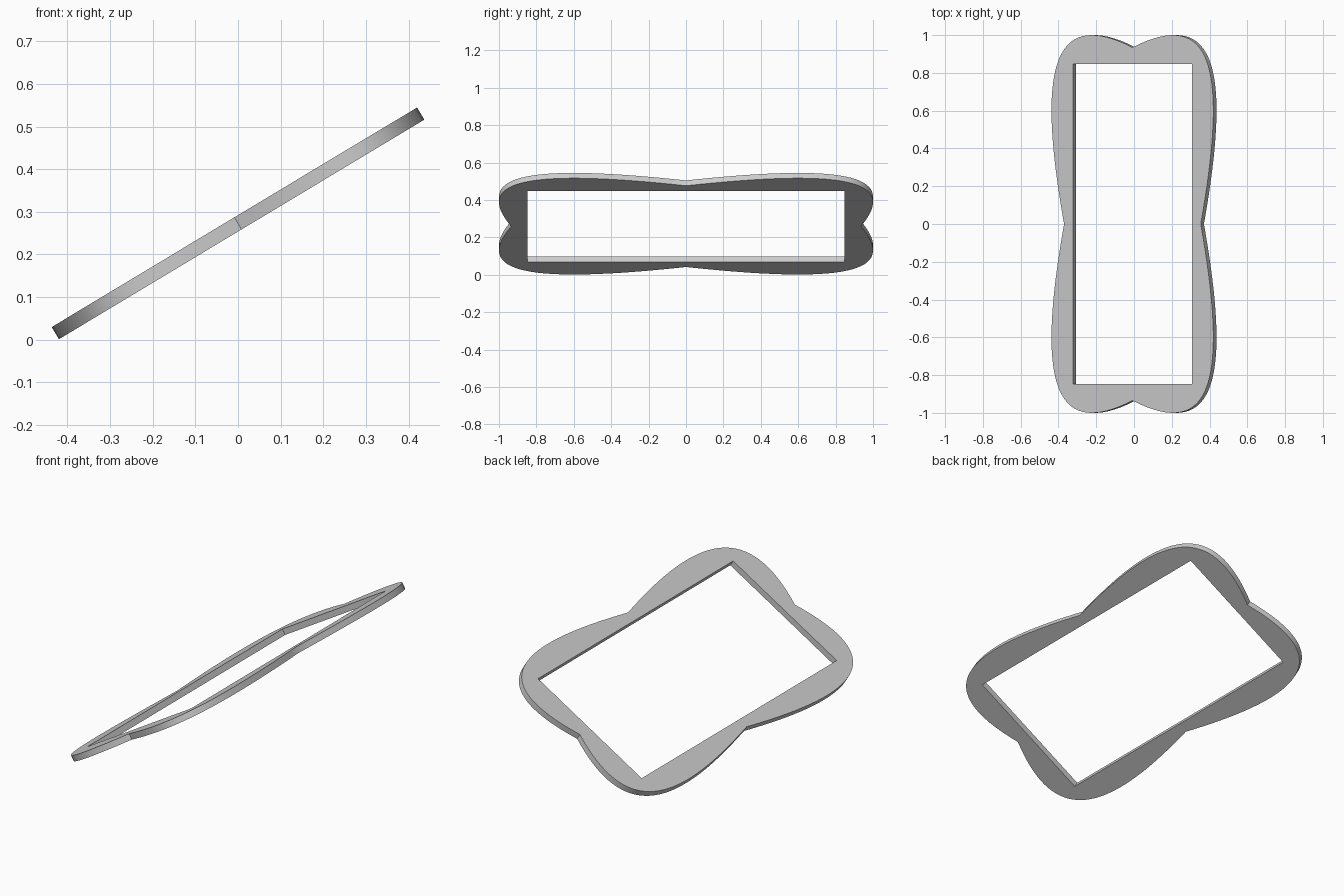
import bpy
import bmesh
from math import radians
from mathutils import Vector

cube = bpy.data.objects.get("Cube")
if cube:
    bpy.data.objects.remove(cube, do_unlink=True)

THICK = 0.033
TILT = radians(31)
CENTRE_Z = 0.273

# Plain grey material
grey = bpy.data.materials.new("plain grey")
grey.use_nodes = True
colour = (0.6, 0.6, 0.6, 1)
grey.diffuse_color = colour
grey.node_tree.nodes["Principled BSDF"].inputs["Base Color"].default_value = colour

# Flat profile: four-lobed outline with a rectangular opening
profile = bpy.data.curves.new("scalloped_frame", "CURVE")
profile.dimensions = "2D"
profile.fill_mode = "BOTH"
profile.extrude = THICK / 2
profile.resolution_u = 32

# One notch in the middle of each side; the handles swell the corners
side = Vector((0.422, 0, 0))
side_handle = Vector((0.59, 0.809, 0))
end = Vector((0, 0.935, 0))
end_handle = Vector((0.502, 1.155, 0))


def mirrored(v, sx, sy):
    return Vector((v.x * sx, v.y * sy, 0))


notches = [(side, side_handle, 1, 1, 1, -1),
           (end, end_handle, -1, 1, 1, 1),
           (side, side_handle, -1, -1, -1, 1),
           (end, end_handle, 1, -1, -1, -1)]
outline = profile.splines.new("BEZIER")
outline.bezier_points.add(len(notches) - 1)
for point, (co, handle, rx, ry, lx, ly) in zip(outline.bezier_points, notches):
    point.handle_left_type = point.handle_right_type = "FREE"
    point.co = mirrored(co, rx, ry)
    point.handle_right = mirrored(handle, rx, ry)
    point.handle_left = mirrored(handle, lx, ly)
outline.use_cyclic_u = True

# Rectangular opening
opening = profile.splines.new("POLY")
opening.points.add(3)
for point, (sx, sy) in zip(opening.points, [(1, 1), (-1, 1), (-1, -1), (1, -1)]):
    point.co = (0.368 * sx, 0.848 * sy, 0, 1)
opening.use_cyclic_u = True

# Tilted frame
frame = bpy.data.objects.new("scalloped_frame", profile)
bpy.context.collection.objects.link(frame)
frame.location.z = CENTRE_Z
frame.rotation_euler.y = -TILT
profile.materials.append(grey)

# Turn into a welded mesh with smooth rims and sharp edges
bpy.ops.object.select_all(action="DESELECT")
frame.select_set(True)
bpy.context.view_layer.objects.active = frame
bpy.ops.object.convert(target="MESH")
frame = bpy.context.object
bm = bmesh.new()
bm.from_mesh(frame.data)
bmesh.ops.remove_doubles(bm, verts=bm.verts, dist=0.0001)
bmesh.ops.recalc_face_normals(bm, faces=bm.faces)
bm.to_mesh(frame.data)
bm.free()
bpy.ops.object.shade_smooth_by_angle(angle=radians(30))
